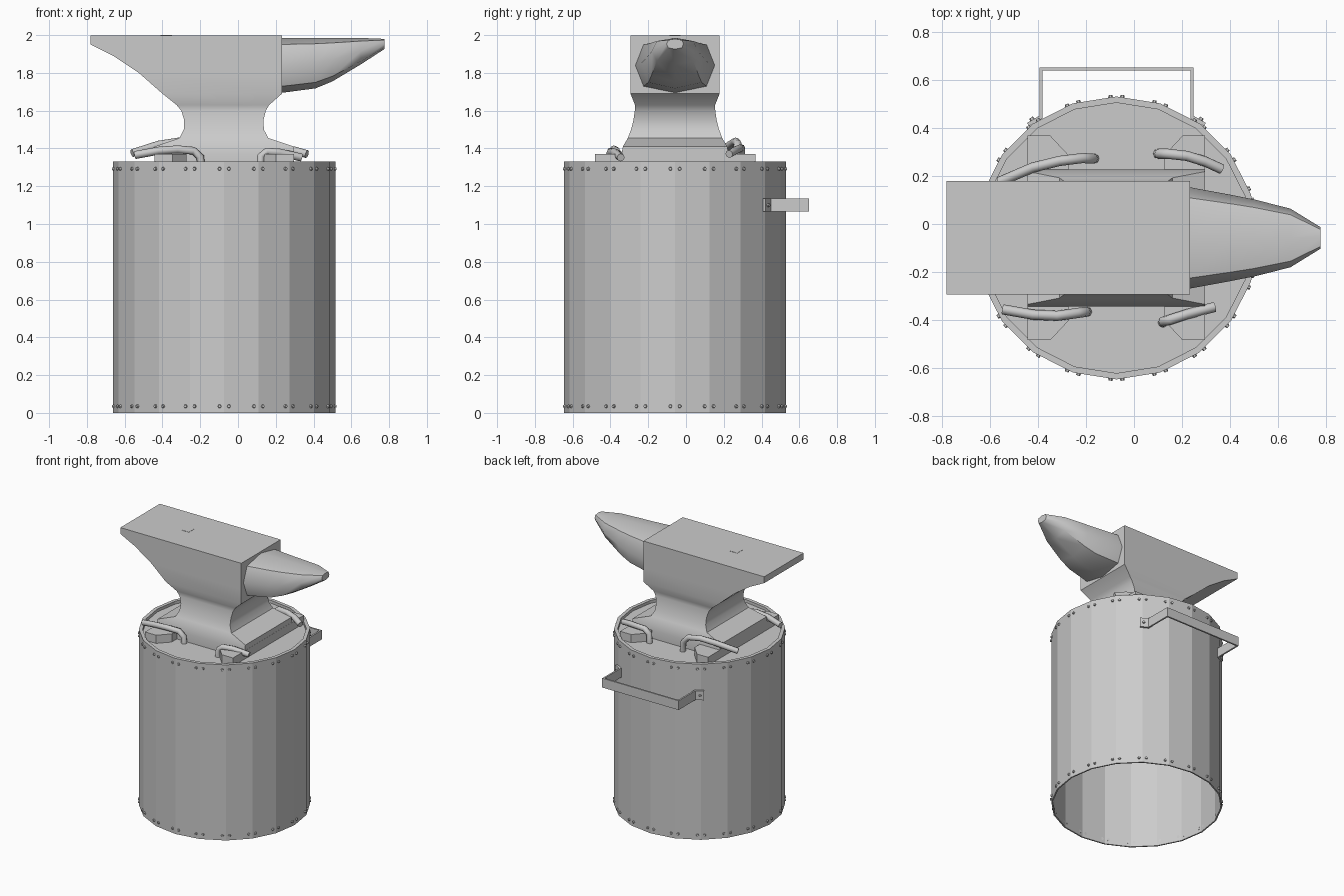
import bpy, bmesh
from math import sin, cos, pi, radians
from mathutils import Vector, Matrix

if "Cube" in bpy.data.objects:
    bpy.data.objects.remove(bpy.data.objects["Cube"])

CX, CY, R, SIDES = -0.073, -0.058, 0.588, 20


def finish(name, bm, smooth=None):
    bmesh.ops.recalc_face_normals(bm, faces=bm.faces)
    me = bpy.data.meshes.new(name)
    bm.to_mesh(me)
    bm.free()
    ob = bpy.data.objects.new(name, me)
    bpy.context.collection.objects.link(ob)
    if smooth:
        bpy.ops.object.select_all(action='DESELECT')
        ob.select_set(True)
        bpy.context.view_layer.objects.active = ob
        bpy.ops.object.shade_smooth_by_angle(angle=radians(smooth))
    return ob


def loft(name, rings, smooth=None):
    """Skin a list of equal-length point rings and cap both ends."""
    bm = bmesh.new()
    vs = [[bm.verts.new(p) for p in ring] for ring in rings]
    n = len(rings[0])
    for a, b in zip(vs, vs[1:]):
        for i in range(n):
            j = (i + 1) % n
            bm.faces.new((a[i], a[j], b[j], b[i]))
    bm.faces.new(vs[0])
    bm.faces.new(vs[-1])
    return finish(name, bm, smooth)


def circle(r, z):
    return [(CX + r * cos(2 * pi * i / SIDES), CY + r * sin(2 * pi * i / SIDES), z)
            for i in range(SIDES)]


# drum: thin open-bottomed shell with a recessed top
loft("drum", [circle(r, z) for r, z in
              [(R - .01, 1.295), (R - .01, 0), (R, 0), (R, 1.33), (R - .026, 1.33), (R - .026, 1.308)]])

# rivets: a pair beside every drum corner, top and bottom
bm = bmesh.new()
for i in range(SIDES):
    for side in (-1, 1):
        for z in (0.035, 1.292):
            a = 2 * pi * i / SIDES + side * radians(2.4)
            m = (Matrix.Translation((CX + (R - .004) * cos(a), CY + (R - .004) * sin(a), z))
                 @ Matrix.Rotation(a, 4, 'Z') @ Matrix.Rotation(pi / 2, 4, 'Y'))
            bmesh.ops.create_cone(bm, cap_ends=True, segments=6, radius1=.012,
                                  radius2=.008, depth=.02, matrix=m)
finish("drum_rivets", bm)

# anvil body: stacked rectangles (z, left x, right x, half depth)
levels = [(1.998, -.78, .233, .236), (1.95, -.78, .233, .236), (1.89, -.66, .233, .236),
          (1.80, -.525, .233, .236), (1.69, -.40, .233, .236), (1.63, -.325, .165, .212),
          (1.60, -.30, .147, .213), (1.55, -.285, .135, .22), (1.50, -.287, .137, .233),
          (1.455, -.31, .16, .25), (1.41, -.442, .295, .276), (1.37, -.442, .295, .284),
          (1.31, -.442, .295, .284)]
loft("anvil_body", [[(l, CY - h, z), (r, CY - h, z), (r, CY + h, z), (l, CY + h, z)]
                    for z, l, r, h in levels], 32)

# square plug in the anvil face
bm = bmesh.new()
bmesh.ops.create_cube(bm, size=1, matrix=Matrix.Translation((-.38, CY, 1.99))
                      @ Matrix.Diagonal((.06, .06, .02, 1)))
finish("hardy_plug", bm)

# horn: eight-sided sections (x, half width, bottom z, top z)
horn = [(.20, .21, 1.695, 1.985), (.235, .21, 1.695, 1.985), (.41, .178, 1.718, 1.986),
        (.50, .160, 1.755, 1.986), (.65, .122, 1.845, 1.985), (.775, .045, 1.926, 1.98)]
loft("horn", [[(x, CY + w * sin(k * pi / 4) * (1.12 if k % 2 else 1),
                (b + t) / 2 + (t - b) / 2 * cos(k * pi / 4) * (1.08 if k % 2 else 1))
               for k in range(8)] for x, w, b, t in horn], 50)

# four-cornered foot plate, one quarter outline mirrored around
q = [(.369, .284), (.369, .425), (.275, .425), (.20, .345), (.20, .284)]
outline = ([(x, y) for x, y in q] + [(-x, y) for x, y in q[::-1]]
           + [(-x, -y) for x, y in q] + [(x, -y) for x, y in q[::-1]])
loft("foot_plate", [[(CX + x, CY + y, z) for x, y in outline] for z in (1.306, 1.37)])

# bent hold-down rods
rods = {
    "rod_front_left": [(-.195, -.365, 1.30), (-.2, -.365, 1.355), (-.235, -.37, 1.388),
                       (-.32, -.382, 1.395), (-.42, -.377, 1.388), (-.545, -.355, 1.365)],
    "rod_front_right": [(.12, -.41, 1.30), (.122, -.405, 1.36), (.15, -.398, 1.383),
                        (.22, -.375, 1.378), (.335, -.345, 1.352)],
    "rod_back_left": [(-.165, .272, 1.30), (-.17, .272, 1.38), (-.215, .274, 1.425),
                      (-.31, .262, 1.437), (-.42, .235, 1.42), (-.56, .175, 1.375)],
    "rod_back_right": [(.1, .292, 1.30), (.105, .292, 1.375), (.14, .292, 1.402),
                       (.22, .283, 1.40), (.295, .26, 1.39), (.365, .228, 1.37)],
}
for name, pts in rods.items():
    pts = [Vector(p) for p in pts]
    rings = []
    for i, p in enumerate(pts):
        t = (pts[min(i + 1, len(pts) - 1)] - pts[max(i - 1, 0)]).normalized()
        u = t.cross(Vector((0, 1, 0))).normalized()
        v = t.cross(u)
        rings.append([p + .021 * (u * cos(k * pi / 4) + v * sin(k * pi / 4)) for k in range(8)])
    loft(name, rings, 50)

# back handle: flat bar bent along a path, tabs lying on the drum
half = [(.372, .478), (.320, .508), (.320, .708)]
path = half + [(-x, y) for x, y in half[::-1]]
inner = [(.362, .466), (.308, .496), (.308, .696)]
path_in = inner + [(-x, y) for x, y in inner[::-1]]
loft("drum_handle", [[(CX + x, CY + y, z) for (x, y), z in
                      ((o, 1.065), (o, 1.135), (i, 1.135), (i, 1.065))]
                     for o, i in zip(path, path_in)])

# handle bolts
bm = bmesh.new()
for s in (-1, 1):
    a = pi / 2 - s * radians(35.5)
    m = (Matrix.Translation((CX + s * .348, CY + .49, 1.1))
         @ Matrix.Rotation(a, 4, 'Z') @ Matrix.Rotation(pi / 2, 4, 'Y'))
    bmesh.ops.create_cone(bm, cap_ends=True, segments=6, radius1=.012, radius2=.009,
                          depth=.025, matrix=m)
finish("handle_bolts", bm)
